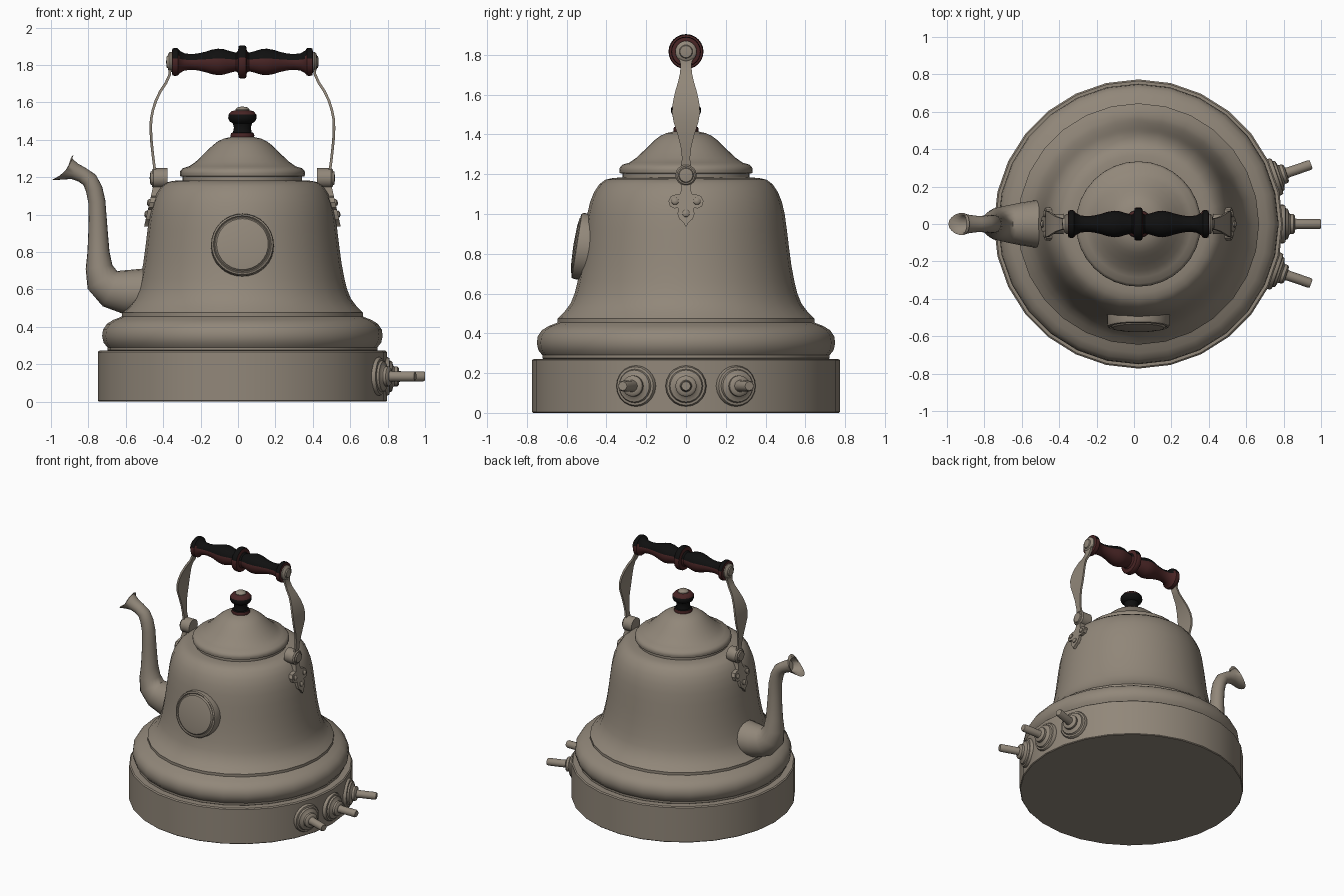
import bpy, bmesh, math
from mathutils import Matrix, Vector

if "Cube" in bpy.data.objects:
    bpy.data.objects.remove(bpy.data.objects["Cube"])

CX = 0.0235  # kettle axis is slightly off the frame centre
MOVE = Matrix.Translation((CX, 0, 0))
TO_X = Matrix.Rotation(math.pi / 2, 4, 'Y')   # local z -> +x
TO_FRONT = Matrix.Rotation(math.pi / 2, 4, 'X')  # local z -> -y


def material(name, rgb):
    m = bpy.data.materials.new(name)
    m.diffuse_color = (*rgb, 1)
    m.use_nodes = True
    m.node_tree.nodes["Principled BSDF"].inputs["Base Color"].default_value = m.diffuse_color
    return m


METAL = material("warm_grey_metal", (0.285, 0.243, 0.193))
RED = material("dark_red_wood", (0.065, 0.018, 0.018))
BLACK = material("black_wood", (0.005, 0.005, 0.005))


def finish(name, bm, mats, rule=None, angle=38):
    bmesh.ops.recalc_face_normals(bm, faces=bm.faces)
    bm.normal_update()
    if rule:
        for f in bm.faces:
            f.material_index = rule(f)
    me = bpy.data.meshes.new(name)
    bm.to_mesh(me)
    bm.free()
    for m in mats:
        me.materials.append(m)
    ob = bpy.data.objects.new(name, me)
    bpy.context.collection.objects.link(ob)
    bpy.ops.object.select_all(action='DESELECT')
    ob.select_set(True)
    bpy.context.view_layer.objects.active = ob
    bpy.ops.object.shade_smooth_by_angle(angle=math.radians(angle))
    return ob


def skin(bm, rings):
    for a, b in zip(rings, rings[1:]):
        n = max(len(a), len(b))
        for i in range(n):
            j = (i + 1) % n
            vs = [a[i % len(a)], a[j % len(a)], b[j % len(b)], b[i % len(b)]]
            vs = list(dict.fromkeys(vs))
            if len(vs) > 2:
                bm.faces.new(vs)


def lathe(name, profile, mat=MOVE, n=28, mats=(METAL,), rule=None):
    bm = bmesh.new()
    rings = []
    for r, z in profile:
        k = n if r > 0 else 1
        rings.append([bm.verts.new(mat @ Vector((r * math.cos(2 * math.pi * i / n),
                                                 r * math.sin(2 * math.pi * i / n), z)))
                      for i in range(k)])
    skin(bm, rings)
    return finish(name, bm, mats, rule)


# base drum, bell-shaped body and lid
lathe("base", [(0, 0), (.768, 0), (.773, .005), (.773, .265), (.765, .272), (0, .272)])
lathe("body", [(0, .26), (.70, .26), (.722, .275), (.722, .29), (.742, .315), (.75, .35),
               (.745, .385), (.725, .415), (.69, .437), (.655, .45), (.645, .455), (.645, .475),
               (.635, .485), (.61, .51), (.58, .55), (.56, .60), (.545, .66), (.53, .74),
               (.518, .83), (.507, .92), (.496, 1.0), (.482, 1.06), (.462, 1.11), (.435, 1.15),
               (.405, 1.172), (.37, 1.18), (.335, 1.183), (0, 1.183)])
lathe("lid", [(0, 1.17), (.32, 1.17), (.32, 1.203), (.333, 1.205), (.335, 1.22), (.333, 1.232),
              (.32, 1.247), (.285, 1.258), (.25, 1.282), (.215, 1.315), (.18, 1.35),
              (.155, 1.373), (.13, 1.392), (.10, 1.406), (.06, 1.415), (0, 1.417)], n=32)


# lid knob with metal cap
def knob_colour(f):
    z = f.calc_center_median().z
    return 0 if z < 1.438 or z > 1.54 else 1


lathe("lid_knob", [(0, 1.41), (.062, 1.41), (.064, 1.424), (.06, 1.436), (.05, 1.44),
                   (.045, 1.465), (.052, 1.488), (.068, 1.498), (.076, 1.515), (.074, 1.535),
                   (.06, 1.552), (.035, 1.558), (0, 1.558)], n=24, mats=(RED, BLACK),
      rule=knob_colour)
lathe("knob_cap", [(0, 1.55), (.038, 1.55), (.038, 1.562), (.028, 1.573), (0, 1.578)], n=20)

# turned wooden grip, black on the upper side
half = [(.088, .012), (.084, .02), (.058, .024), (.05, .035), (.056, .06), (.068, .10), (.071, .13),
        (.065, .165), (.054, .20), (.045, .24), (.042, .275), (.046, .31), (.06, .335),
        (.073, .345), (.075, .36), (.072, .374), (.05, .378), (0, .378)]
grip = [(r, -x) for r, x in reversed(half)] + half
GRIP = Matrix.Translation((CX, 0, 1.816)) @ TO_X
lathe("handle_grip", grip, GRIP, 24, (RED, BLACK),
      lambda f: 1 if f.normal.z > .25 else 0)


def loop_solid(name, outline_a, outline_b, mat):
    bm = bmesh.new()
    rings = [[bm.verts.new(mat @ Vector(p)) for p in o] for o in (outline_a, outline_b)]
    skin(bm, rings)
    for r in rings:
        bm.faces.new(r)
    return finish(name, bm, (METAL,), None, 30)


# strap centre line: x offset, z, half width
strap = [(.386, 1.85, .03), (.386, 1.82, .042), (.386, 1.785, .036), (.388, 1.75, .027),
         (.408, 1.705, .03), (.438, 1.66, .04), (.462, 1.61, .055), (.478, 1.56, .066),
         (.488, 1.51, .07), (.490, 1.46, .062), (.487, 1.40, .042), (.481, 1.34, .027),
         (.474, 1.28, .02), (.467, 1.23, .026), (.464, 1.19, .03)]
# half outline of the trefoil bracket: y, z
trefoil = [(.024, 1.2), (.022, 1.13), (.03, 1.10), (.05, 1.098), (.075, 1.09), (.088, 1.065),
           (.08, 1.038), (.058, 1.028), (.04, 1.03), (.042, 1.0), (.034, .975), (.014, .958)]
outline = trefoil + [(0, .935)] + [(-y, z) for y, z in reversed(trefoil)]


def plate_x(z):
    return .463 + (1.17 - z) * .225


for side, turn in (("right", 0), ("left", math.pi)):
    M = MOVE @ Matrix.Rotation(turn, 4, 'Z')
    # curved strap
    bm = bmesh.new()
    T = .007
    rings = []
    for i, (x, z, w) in enumerate(strap):
        a, b = strap[max(i - 1, 0)], strap[min(i + 1, len(strap) - 1)]
        d = Vector((b[0] - a[0], 0, b[1] - a[1])).normalized()
        nrm = Vector((-d.z, 0, d.x)) * T
        c = Vector((x, 0, z))
        rings.append([bm.verts.new(M @ (c + nrm * s + Vector((0, t * w, 0))))
                      for s, t in ((1, 1), (1, -1), (-1, -1), (-1, 1))])
    skin(bm, rings)
    bm.faces.new(rings[0])
    bm.faces.new(rings[-1])
    finish("handle_strap_" + side, bm, (METAL,))
    # grip end cap, pivot, bracket and rivets
    lathe("grip_cap_" + side, [(0, .37), (.054, .37), (.054, .386), (.045, .396), (.034, .398),
                               (.03, .405), (0, .408)],
          M @ Matrix.Translation((0, 0, 1.816)) @ TO_X, 20)
    lathe("strap_pivot_" + side, [(0, .40), (.053, .40), (.053, .475), (.045, .484), (.038, .484),
                                  (.034, .492), (0, .496)],
          M @ Matrix.Translation((0, 0, 1.195)) @ TO_X, 24)
    loop_solid("bracket_" + side,
               [(plate_x(z) - .04, y, z) for y, z in outline],
               [(plate_x(z) + .01, y, z) for y, z in outline], M)
    tilt = Matrix.Rotation(math.radians(-12.7), 4, 'Y')
    for k, (y, z) in enumerate(((.055, 1.062), (-.055, 1.062), (0, 1.0))):
        lathe(f"rivet_{side}_{k}", [(0, 0), (.019, 0), (.018, .016), (.01, .022), (0, .023)],
              M @ Matrix.Translation((plate_x(z), y, z)) @ tilt @ TO_X, 12)

# round medallion on the front
lathe("front_medallion", [(0, -.03), (.168, -.03), (.168, .03), (.164, .042), (.155, .046),
                          (.15, .04), (.146, .04), (.138, .05), (.10, .056), (0, .06)],
      Matrix.Translation((CX, -.507, .834)) @ Matrix.Rotation(math.radians(-9), 4, 'X') @ TO_FRONT,
      32)

# three control levers on the base
for k, a in enumerate((-19, 0, 19)):
    M = MOVE @ Matrix.Rotation(math.radians(a), 4, 'Z') @ Matrix.Translation((0, 0, .135)) @ TO_X
    lathe(f"control_{k}", [(0, .74), (.103, .74), (.103, .776), (.097, .786), (.085, .788),
                           (.08, .80), (.058, .806), (.053, .812), (.053, .828), (.045, .836),
                           (.03, .838), (.027, .85), (.027, .968), (.022, .977), (0, .977)], M, 20)

# spout: x, z, in-plane radius, sideways radius
path = [(-.42, .585, .132, .135), (-.52, .583, .127, .128), (-.60, .587, .118, .115),
        (-.675, .605, .107, .10), (-.725, .65, .092, .088), (-.743, .72, .072, .075),
        (-.746, .80, .059, .062), (-.748, .89, .053, .054), (-.750, .98, .048, .05),
        (-.755, 1.07, .046, .048), (-.769, 1.135, .045, .047), (-.793, 1.185, .043, .045),
        (-.832, 1.212, .041, .043), (-.875, 1.232, .045, .048), (-.912, 1.246, .062, .056),
        (-.936, 1.252, .088, .06)]
bm = bmesh.new()
rings = []
N = 20


def spout_ring(i, k=1.0, back=0.0):
    a, b = path[max(i - 1, 0)], path[min(i + 1, len(path) - 1)]
    d = Vector((b[0] - a[0], 0, b[1] - a[1])).normalized()
    if i == len(path) - 1:  # slanted mouth
        d = Vector((-.77, 0, .64))
    up = Vector((d.z, 0, -d.x))
    x, z, r, w = path[i]
    ring = []
    for j in range(N):
        t = 2 * math.pi * j / N
        p = Vector((x, 0, z)) + up * (r * k * math.cos(t)) + Vector((0, w * k * math.sin(t), 0))
        ring.append(bm.verts.new(p - d * back * math.sin(t) ** 2))
    return ring


for i in range(len(path)):
    rings.append(spout_ring(i, 1.0, .02 if i == len(path) - 1 else 0))
rings.append(spout_ring(len(path) - 1, .93, .02))   # hollow mouth
rings.append(spout_ring(len(path) - 2, .85))
rings.append(spout_ring(len(path) - 3, .8))
skin(bm, rings)
bm.faces.new(rings[-1])
bm.faces.new(rings[0])
finish("spout", bm, (METAL,), None, 50)
